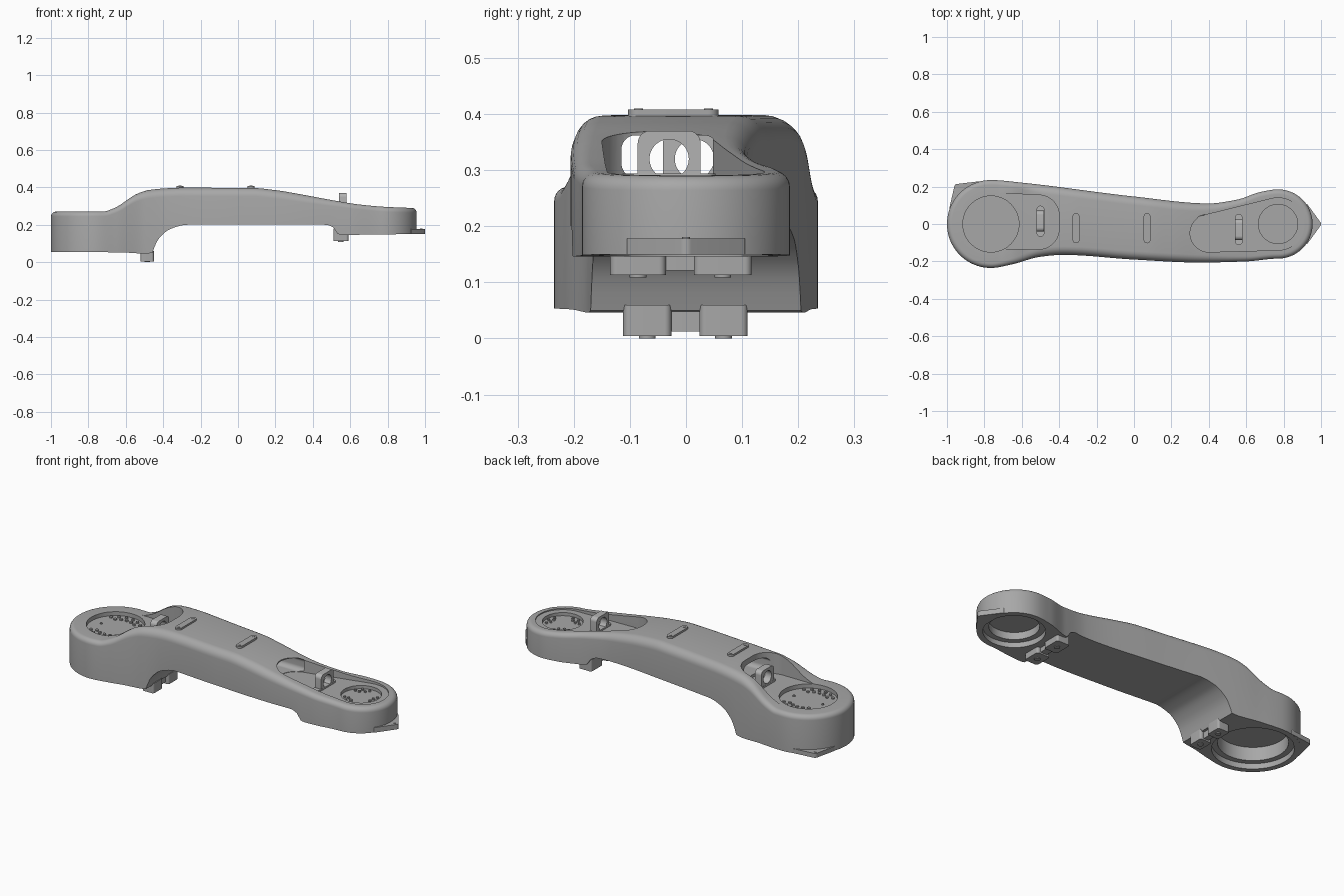
import bpy, bmesh
from math import sin, cos, pi, radians
from mathutils import Vector
from mathutils.geometry import convex_hull_2d

if "Cube" in bpy.data.objects:
    bpy.data.objects.remove(bpy.data.objects["Cube"])


def material(name, v):
    m = bpy.data.materials.new(name)
    m.use_nodes = True
    m.diffuse_color = (v, v, v, 1)
    m.node_tree.nodes["Principled BSDF"].inputs["Base Color"].default_value = (v, v, v, 1)
    return m


GREY = material("casing grey", 0.39)
LIGHT = material("clip grey", 0.45)


def finish(bm, name, mat):
    bmesh.ops.recalc_face_normals(bm, faces=bm.faces[:])
    me = bpy.data.meshes.new(name)
    bm.to_mesh(me)
    bm.free()
    me.materials.append(mat)
    ob = bpy.data.objects.new(name, me)
    bpy.context.collection.objects.link(ob)
    return ob


def prism(name, circles, lo, hi, mat=GREY, axis="Z", seg=48):
    """Convex outline around circles (a, b, radius), extruded along an axis."""
    pts = [Vector((a + r * cos(2 * pi * k / seg), b + r * sin(2 * pi * k / seg)))
           for a, b, r in circles for k in range(seg)]
    ring = [pts[i] for i in convex_hull_2d(pts)]
    place = (lambda p, c: (p.x, p.y, c)) if axis == "Z" else (lambda p, c: (c, p.x, p.y))
    bm = bmesh.new()
    low = [bm.verts.new(place(p, lo)) for p in ring]
    top = [bm.verts.new(place(p, hi)) for p in ring]
    bm.faces.new(low)
    bm.faces.new(top)
    for i in range(len(ring)):
        j = (i + 1) % len(ring)
        bm.faces.new((low[i], low[j], top[j], top[i]))
    return finish(bm, name, mat)


def corners(a0, a1, b0, b1, r):
    return [(a, b, r) for a in (a0 + r, a1 - r) for b in (b0 + r, b1 - r)]


def cut(ob, cutter):
    mod = ob.modifiers.new("cut", "BOOLEAN")
    mod.operation, mod.solver, mod.object = "DIFFERENCE", "EXACT", cutter
    cutter.hide_render = True
    bpy.context.view_layer.objects.active = ob
    bpy.ops.object.modifier_apply(modifier=mod.name)
    bpy.data.objects.remove(cutter)


def curve(keys):
    """Smooth interpolation through (x, value) keys."""
    n = len(keys)
    slope = [0.0] * n
    for i in range(1, n - 1):
        (xa, va), (xb, vb), (xc, vc) = keys[i - 1:i + 2]
        s, t = (vb - va) / (xb - xa), (vc - vb) / (xc - xb)
        slope[i] = 2 * s * t / (s + t) if s * t > 0 else 0.0

    def f(x):
        if x <= keys[0][0]:
            return keys[0][1]
        for i in range(n - 1):
            (xa, va), (xb, vb) = keys[i], keys[i + 1]
            if x <= xb:
                h = xb - xa
                t = (x - xa) / h
                return (va * (1 + 2 * t) * (1 - t) ** 2 + vb * t * t * (3 - 2 * t)
                        + h * slope[i] * t * (1 - t) ** 2 + h * slope[i + 1] * t * t * (t - 1))
        return keys[-1][1]
    return f


# Plan outline and side profile of the arm
XB, RB, XS, RS = -0.765, 0.235, 0.77, 0.185
back = curve([(XB, RB), (-0.6, 0.221), (0, 0.147), (0.4, 0.11), (0.55, 0.13), (0.68, 0.172), (XS, RS)])
front = curve([(XB, -RB), (-0.65, -0.215), (-0.5, -0.175), (-0.38, -0.165), (0, -0.19),
               (0.35, -0.206), (0.6, -0.2), (XS, -RS)])
ztop = curve([(-1, 0.27), (-0.72, 0.271), (-0.66, 0.29), (-0.54, 0.365), (-0.48, 0.385), (-0.38, 0.395),
              (-0.3, 0.398), (0.07, 0.397), (0.2, 0.385), (0.35, 0.36), (0.5, 0.332), (0.65, 0.308),
              (0.8, 0.295), (0.96, 0.29)])
zbot = curve([(-1, 0.055), (-0.62, 0.052), (-0.5, 0.046), (-0.455, 0.05), (-0.445, 0.085), (-0.42, 0.13),
              (-0.36, 0.178), (-0.27, 0.2), (0.47, 0.2), (0.51, 0.185), (0.535, 0.15), (0.56, 0.146),
              (0.96, 0.15)])
rounding = curve([(-0.75, 0.026), (-0.45, 0.045), (0.2, 0.045), (0.7, 0.026)])

Q, M = 20, 130
stations = [(XB - RB * cos(k * pi / 2 / Q), RB * sin(k * pi / 2 / Q), -RB * sin(k * pi / 2 / Q)) for k in range(Q)]
for k in range(M + 1):
    x = XB + (XS - XB) * k / M
    stations.append((x, back(x), front(x)))
stations += [(XS + RS * sin(k * pi / 2 / Q), RS * cos(k * pi / 2 / Q), -RS * cos(k * pi / 2 / Q))
             for k in range(1, Q + 1)]
n = len(stations) - 1
outline = [Vector((x, a)) for x, a, b in stations] + [Vector((x, b)) for x, a, b in stations[n - 1:0:-1]]
N = len(outline)


def inward(i):
    t = (outline[(i + 1) % N] - outline[i - 1]).normalized()
    return Vector((t.y, -t.x))


# Arm casing: wall rings, rounded shoulder, top and bottom skins
bm = bmesh.new()
rings = [[bm.verts.new((p.x, p.y, zbot(p.x))) for p in outline]]
for step in range(7):
    a = step * pi / 12
    ring = []
    for i, p in enumerate(outline):
        r = rounding(p.x)
        q = p + inward(i) * r * (1 - cos(a))
        ring.append(bm.verts.new((q.x, q.y, ztop(q.x) - r * (1 - sin(a)))))
    rings.append(ring)
for low, high in zip(rings, rings[1:]):
    for i in range(N):
        j = (i + 1) % N
        bm.faces.new((low[i], low[j], high[j], high[i]))
for ring in (rings[0], rings[-1]):
    for i in range(n):
        ids = dict.fromkeys((i, i + 1, (N - i - 1) % N, (N - i) % N))
        bm.faces.new([ring[k] for k in ids])
casing = finish(bm, "arm_casing", GREY)

# Cable pockets, joint recesses on top and the cable tunnel
cut(casing, prism("c", [(-0.72, 0.015, 0.15), (-0.51, 0.045, 0.11), (-0.51, -0.025, 0.11)], 0.2715, 0.6))
cut(casing, prism("c", [(0.4, -0.05, 0.1), (XS, 0, 0.14)], 0.285, 0.6))
cut(casing, prism("c", [(XB, 0, 0.15)], 0.248, 0.6))
cut(casing, prism("c", [(XS, 0, 0.105)], 0.267, 0.6))
cut(casing, prism("c", corners(-0.115, 0.057, 0.287, 0.362, 0.025), -0.47, 0.38, axis="X"))

# Stepped joint sockets underneath
for x, r, z0, z1 in ((XB, 0.205, 0.085, 0.16), (XS, 0.155, 0.175, 0.215)):
    cut(casing, prism("c", [(x, 0, r)], -0.2, z0))
    cut(casing, prism("c", [(x, 0, r - 0.03)], -0.2, z1))

# Cable clips
for name, x, y, z in (("elbow_clip", 0.56, -0.03, 0.28), ("shoulder_clip", -0.5, 0.015, 0.268)):
    shape = [(y + s * d, h, r) for s in (-1, 1) for d, h, r in ((0.034, 0.348, 0.022), (0.054, z, 0.002))]
    clip = prism(name, shape, x - 0.02, x + 0.02, LIGHT, "X")
    cut(clip, prism("c", [(y, 0.32, 0.035)], x - 0.1, x + 0.1, axis="X"))
    prism(name + "_foot", [(x, y - 0.062, 0.021), (x, y + 0.062, 0.021)], z, z + 0.014, LIGHT)

# Top strips with screws
for x in (-0.31, 0.07):
    prism("top_strip", [(x, -0.085, 0.018), (x, 0.04, 0.018)], 0.385, 0.408)
    for y in (-0.085, 0.04):
        prism("strip_screw", [(x, y, 0.008)], 0.4, 0.41, seg=16)

# Joint bolts in clusters
for s in (-1, 1):
    for r, angles in ((0.128, range(45, 136, 18)), (0.1, range(54, 127, 18))):
        for a in angles:
            t = radians(a) * s
            prism("shoulder_bolt", [(XB + r * cos(t), r * sin(t), 0.009)], 0.245, 0.256, seg=6)
    prism("shoulder_pin", [(XB + s * 0.09, 0, 0.007)], 0.245, 0.254, seg=12)
for base in (0, 120, 240):
    for off, r in ((-26, 0.084), (0, 0.088), (26, 0.084), (-13, 0.066), (13, 0.066)):
        t = radians(base + off)
        prism("elbow_bolt", [(XS + r * cos(t), r * sin(t), 0.008)], 0.264, 0.275, seg=6)

# Lower cable brackets
for name, x0, x1, z0, z1, spans in (
        ("shoulder_bracket", -0.52, -0.45, 0.004, 0.06, ((-0.112, -0.026), (0.024, 0.11))),
        ("elbow_bracket", 0.51, 0.59, 0.113, 0.18, ((-0.135, -0.036), (0.014, 0.117)))):
    for y0, y1 in spans:
        prism(name, corners(x0, x1, y0, y1, 0.012), z0, z1)
        prism(name + "_screw", [((x0 + x1) / 2, (y0 + y1) / 2, 0.015)], z0 - 0.004, z0 + 0.01, seg=24)
    prism(name + "_bridge", corners(x0 + 0.02, x1 - 0.02, spans[0][1] - 0.01, spans[1][0] + 0.01, 0.004),
          z0 + 0.008, z1)

# Locating tabs with screws
prism("shoulder_tab", [(-0.981, 0.085, 0.006), (-0.945, 0.198, 0.016), (-0.83, 0.222, 0.006)], 0.055, 0.08)
prism("shoulder_tab_screw", [(-0.945, 0.195, 0.007)], 0.07, 0.083, seg=16)
prism("elbow_tab", [(0.925, 0.1, 0.005), (0.984, 0, 0.016), (0.925, -0.1, 0.005)], 0.15, 0.178)
prism("elbow_tab_screw", [(0.98, 0, 0.007)], 0.17, 0.181, seg=16)

# Smooth shading with sharp edges kept
bpy.ops.object.select_all(action="DESELECT")
for ob in bpy.context.collection.objects:
    if ob.type == "MESH":
        ob.select_set(True)
bpy.context.view_layer.objects.active = casing
bpy.ops.object.shade_smooth_by_angle(angle=radians(35))
